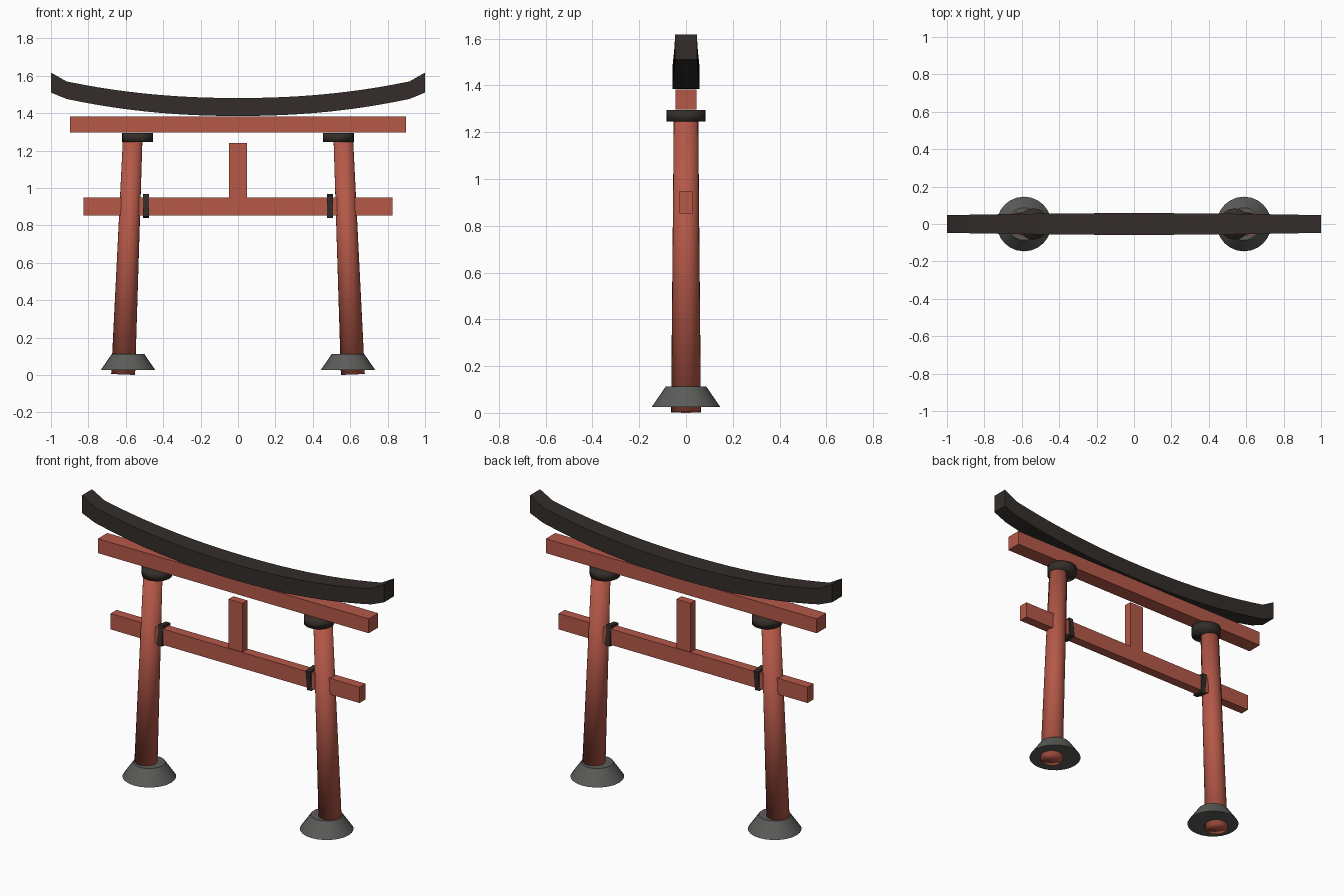
import bpy, bmesh, math
from mathutils import Matrix, Vector

if "Cube" in bpy.data.objects:
    bpy.data.objects.remove(bpy.data.objects["Cube"])


def material(name, rgb):
    m = bpy.data.materials.new(name)
    m.diffuse_color = (*rgb, 1)
    m.use_nodes = True
    m.node_tree.nodes["Principled BSDF"].inputs["Base Color"].default_value = m.diffuse_color
    return m


RED = material("vermilion", (0.46, 0.098, 0.064))
BLACK = material("charcoal", (0.034, 0.027, 0.023))
STONE = material("stone", (0.105, 0.105, 0.10))


def finish(name, bm, mat, smooth=None):
    """smooth: None = flat, 'edges' = keep sharp edges, 'all' = fully smooth."""
    bmesh.ops.recalc_face_normals(bm, faces=bm.faces)
    me = bpy.data.meshes.new(name)
    bm.to_mesh(me)
    bm.free()
    me.materials.append(mat)
    for p in me.polygons:
        p.use_smooth = smooth is not None
    ob = bpy.data.objects.new(name, me)
    bpy.context.collection.objects.link(ob)
    if smooth == 'edges':
        bpy.ops.object.select_all(action='DESELECT')
        ob.select_set(True)
        bpy.context.view_layer.objects.active = ob
        bpy.ops.object.shade_smooth_by_angle(angle=math.radians(35))
    return ob


def box(name, x, z, half_y, mat):
    """Box from x and z ranges, centred on y."""
    bm = bmesh.new()
    bmesh.ops.create_cube(bm, size=1)
    for v in bm.verts:
        v.co = Vector((x[v.co.x > 0], math.copysign(half_y, v.co.y), z[v.co.z > 0]))
    return finish(name, bm, mat)


def cone(name, a, b, r1, r2, mat, smooth, sides=24):
    """Truncated cone running from point a to point b."""
    a, b = Vector(a), Vector(b)
    bm = bmesh.new()
    rot = (b - a).to_track_quat('Z', 'Y').to_matrix().to_4x4()
    bmesh.ops.create_cone(bm, cap_ends=True, segments=sides, radius1=r1, radius2=r2,
                          depth=(b - a).length,
                          matrix=Matrix.Translation((a + b) / 2) @ rot)
    return finish(name, bm, mat, smooth)


# Curved top lintel: narrower towards the ends, tips kicked up
N = 24
bm = bmesh.new()
rings = []
for i in range(N + 1):
    x = -1 + 2 * i / N
    t = abs(x)
    tip = t > 0.99
    half_y = 0.058 - 0.011 * t * t
    bottom = 1.385 + 0.11 * t ** 2.15 + (0.015 if tip else 0)
    top = 1.481 + 0.107 * t ** 2.15 + (0.029 if tip else 0)
    rings.append([bm.verts.new((x, y, z)) for y, z in
                  ((-half_y, bottom), (half_y, bottom), (half_y, top), (-half_y, top))])
for a, b in zip(rings, rings[1:]):
    for k in range(4):
        bm.faces.new((a[k], a[(k + 1) % 4], b[(k + 1) % 4], b[k]))
bm.faces.new(rings[0])
bm.faces.new(rings[-1])
finish("curved_top_lintel", bm, BLACK, 'edges')

# Straight beams and central strut
box("upper_beam", (-0.898, 0.898), (1.297, 1.383), 0.045, RED)
box("tie_beam", (-0.825, 0.825), (0.853, 0.948), 0.028, RED)
box("central_strut", (-0.047, 0.047), (0.94, 1.24), 0.023, RED)

# Leaning pillars with stone foot, collar and wedge on each side
for side, s in (("left", -1), ("right", 1)):
    cone(side + "_pillar", (0.614 * s, 0, 0.003), (0.562 * s, 0, 1.29), 0.064, 0.052, RED, 'all')
    cone(side + "_foot", (0.588 * s, 0, 0.026), (0.588 * s, 0, 0.112), 0.146, 0.087, STONE, 'edges')
    cone(side + "_collar", (0.537 * s, 0, 1.245), (0.537 * s, 0, 1.295), 0.083, 0.083, BLACK, 'all')
    wedge = box(side + "_wedge", (-0.015, 0.015), (-0.06, 0.06), 0.035, BLACK)
    wedge.location = (0.492 * s, 0, 0.903)
    wedge.rotation_euler.x = 0.12 * s
